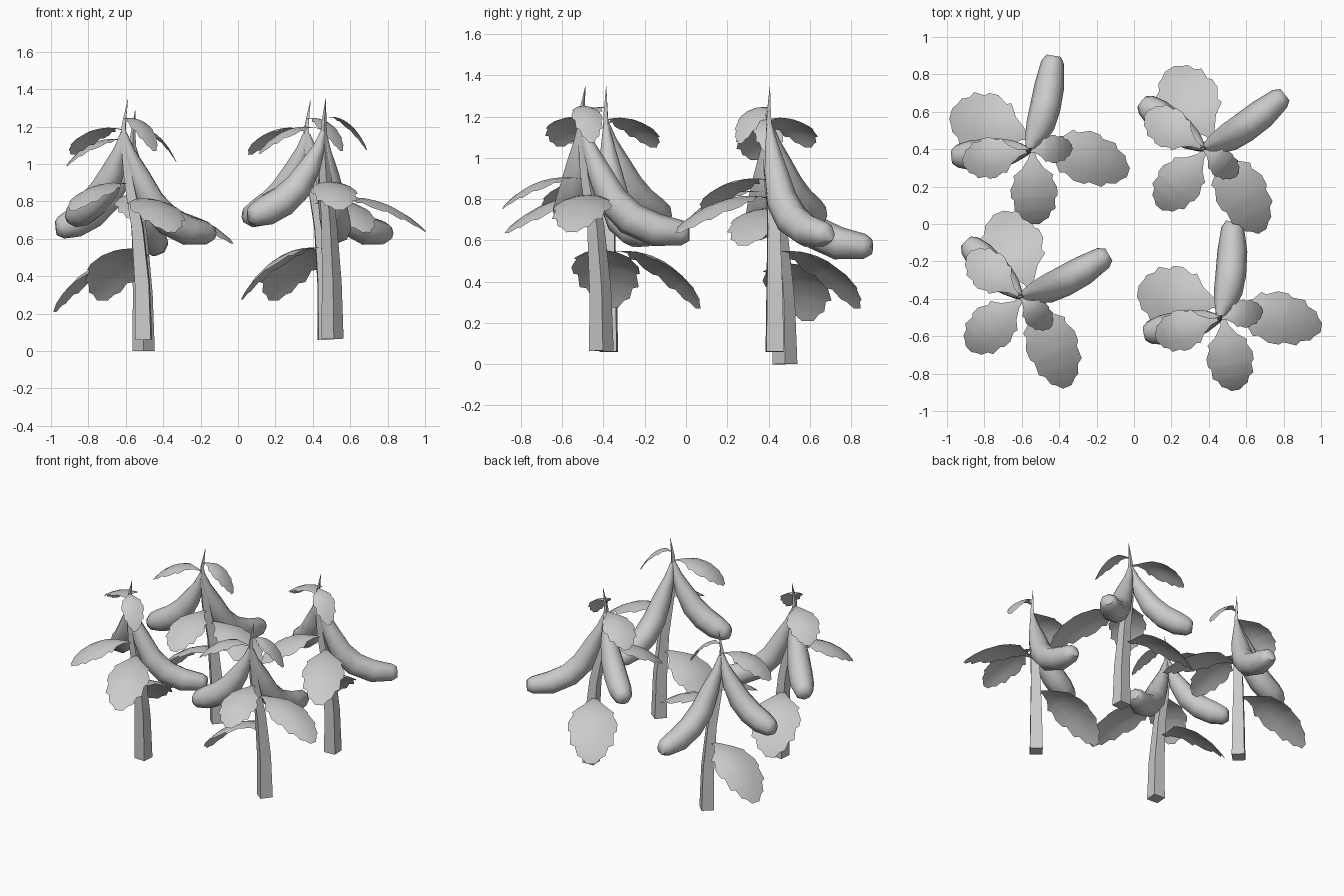
import bpy, bmesh, math
from mathutils import Vector, Matrix

if "Cube" in bpy.data.objects:
    bpy.data.objects.remove(bpy.data.objects["Cube"])


def add_object(name, bm, place):
    bmesh.ops.transform(bm, matrix=place, verts=bm.verts)
    me = bpy.data.meshes.new(name)
    bm.to_mesh(me)
    bm.free()
    ob = bpy.data.objects.new(name, me)
    bpy.context.collection.objects.link(ob)
    bpy.ops.object.select_all(action='DESELECT')
    ob.select_set(True)
    bpy.context.view_layer.objects.active = ob
    bpy.ops.object.shade_smooth_by_angle(angle=math.radians(60))


def sweep(name, path, radii, sides, ref, place):
    """Closed tapering tube through the path points."""
    bm = bmesh.new()
    pts = [Vector(p) for p in path]
    rings = []
    for i, (p, r) in enumerate(zip(pts, radii)):
        t = (pts[min(i + 1, len(pts) - 1)] - pts[max(i - 1, 0)]).normalized()
        u = t.cross(Vector(ref)).normalized()
        v = t.cross(u)
        rings.append([bm.verts.new(p + r * (math.cos(a) * u + math.sin(a) * v))
                      for a in (2 * math.pi * k / sides for k in range(sides))])
    for a, b in zip(rings, rings[1:]):
        for k in range(sides):
            n = (k + 1) % sides
            bm.faces.new((a[k], a[n], b[n], b[k]))
    bm.faces.new(rings[0])
    bm.faces.new(rings[-1])
    bmesh.ops.recalc_face_normals(bm, faces=bm.faces)
    add_object(name, bm, place)


# Leaf outline: (position along midrib, half width fraction), stepped into lobes
OUTLINE = [(0, .06), (.12, .18), (.24, .48), (.32, .86), (.37, .80), (.48, 1.0),
           (.59, .99), (.63, .87), (.77, .88), (.81, .68), (.91, .56),
           (.94, .38), (1.0, .18)]


def leaf(name, root, ctrl, tip, width, place):
    """Thin arched leaf bending along a quadratic curve."""
    bm = bmesh.new()
    a, b, c = Vector(root), Vector(ctrl), Vector(tip)
    side = (c - a).cross(Vector((0, 0, 1))).normalized()
    rows = []
    for t, w in OUTLINE:
        p = a * (1 - t) ** 2 + b * 2 * t * (1 - t) + c * t * t
        h = w * width / 2
        drop = Vector((0, 0, -.16 * h * w))
        rows.append([bm.verts.new(p + side * h + drop * 1.6),
                     bm.verts.new(p + side * h * .5 + drop * .4),
                     bm.verts.new(p),
                     bm.verts.new(p - side * h * .5 + drop * .4),
                     bm.verts.new(p - side * h + drop * 1.6)])
    for r, s in zip(rows, rows[1:]):
        for k in range(4):
            bm.faces.new((r[k], s[k], s[k + 1], r[k + 1]))
    bmesh.ops.recalc_face_normals(bm, faces=bm.faces)
    if sum(f.normal.z for f in bm.faces) < 0:
        bmesh.ops.reverse_faces(bm, faces=bm.faces)
    add_object(name, bm, place)


STEM = [(0, 0, 0), (-.004, -.005, .3), (-.02, -.025, .6), (-.045, -.065, .85),
        (-.058, -.088, 1.05), (-.057, -.09, 1.15), (-.045, -.072, 1.285)]
STEM_R = [.06, .053, .042, .033, .021, .014, .001]

FRUITS = [
    [(-.055, -.085, 1.1), (-.045, -.06, 1.0), (-.02, -.01, .87), (.005, .05, .735),
     (.03, .14, .64), (.053, .26, .585), (.07, .385, .57), (.076, .42, .57)],
    [(-.06, -.09, 1.11), (-.085, -.09, 1.02), (-.135, -.093, .915), (-.20, -.1, .81),
     (-.28, -.107, .735), (-.37, -.113, .685), (-.44, -.118, .66), (-.468, -.12, .657)]]
FRUIT_R = [.014, .034, .060, .077, .082, .080, .061, .038]

LEAVES = [
    ((-.02, -.02, .48), (-.3, .06, .54), (-.475, .11, .21), .33),
    ((-.03, -.04, .74), (.25, -.115, .81), (.475, -.205, .575), .28),
    ((-.04, -.07, .83), (-.03, -.32, .88), (-.02, -.48, .69), .25),
    ((-.06, -.09, 1.12), (-.28, -.13, 1.18), (-.41, -.15, .99), .22),
    ((-.055, -.09, 1.18), (.08, -.08, 1.22), (.175, -.07, 1.01), .15)]

# Plants: base position and turn in degrees
PLANTS = [(-.505, .48, 0, 0), (.505, -.41, .065, 7),
          (.47, .43, .06, -42), (-.505, -.375, .06, -50)]

for n, (x, y, z, turn) in enumerate(PLANTS, 1):
    place = Matrix.Translation((x, y, z)) @ Matrix.Rotation(math.radians(turn), 4, 'Z')
    sweep(f"stem_{n}", STEM, STEM_R, 4, (0, 1, 0), place)
    for k, path in enumerate(FRUITS, 1):
        sweep(f"fruit_{n}_{k}", path, FRUIT_R, 8, (0, 0, 1), place)
    for k, (root, ctrl, tip, width) in enumerate(LEAVES, 1):
        leaf(f"leaf_{n}_{k}", root, ctrl, tip, width, place)
